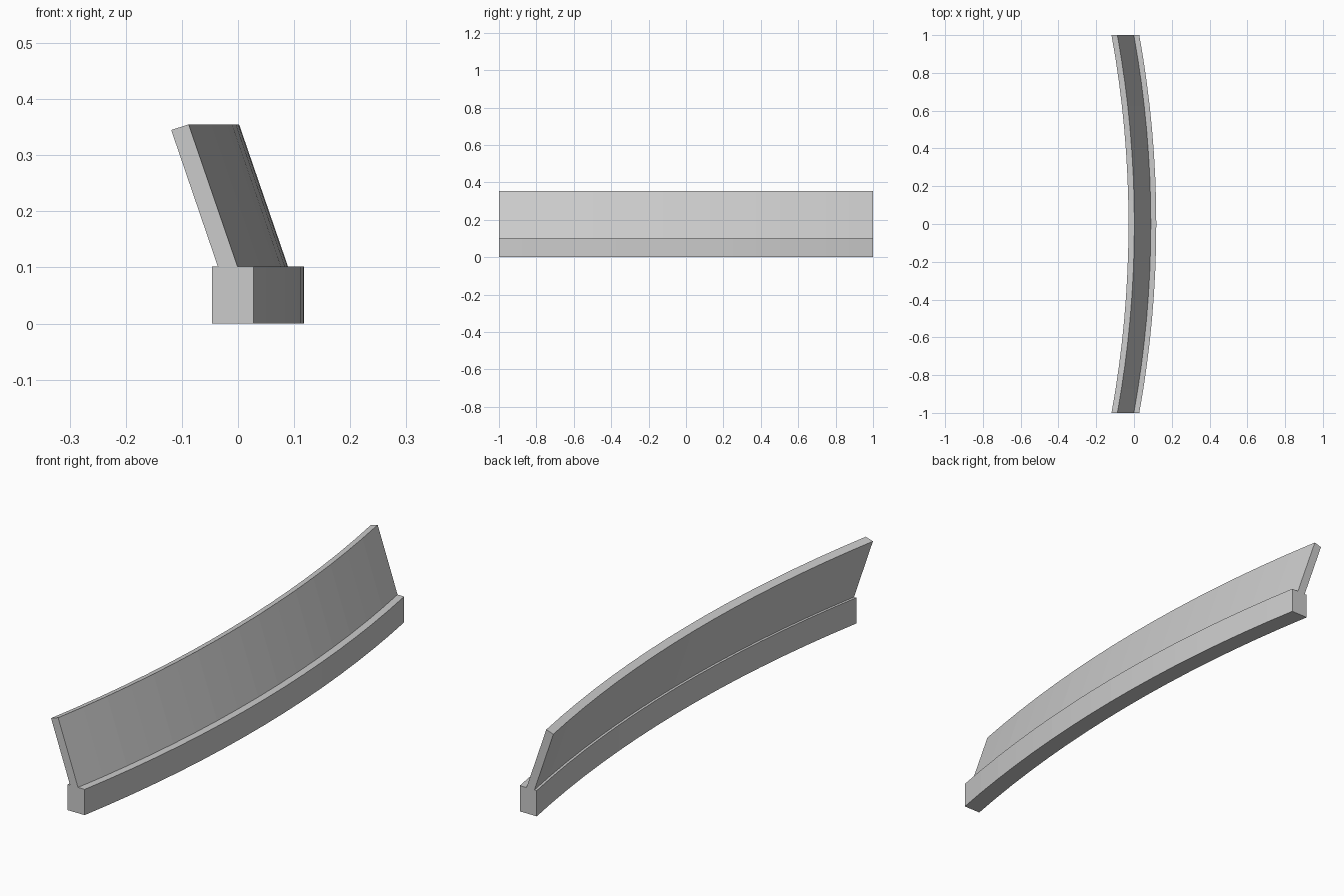
import bpy
import bmesh

cube = bpy.data.objects.get("Cube")
if cube:
    bpy.data.objects.remove(cube, do_unlink=True)

SEGMENTS = 16
SAGITTA = 0.09
RADIUS = (1 + SAGITTA ** 2) / (2 * SAGITTA)

grey = bpy.data.materials.new("plain grey")
grey.use_nodes = True
colour = (0.6, 0.6, 0.6, 1)
grey.diffuse_color = colour
grey.node_tree.nodes["Principled BSDF"].inputs["Base Color"].default_value = colour


def bow(y):
    """Sideways offset of the circular arc, zero at both ends."""
    return (RADIUS ** 2 - y ** 2) ** 0.5 - RADIUS + SAGITTA


def sweep(name, profile):
    """Sweep an x-z profile along the arc and cap both ends."""
    bm = bmesh.new()
    rings = []
    for i in range(SEGMENTS + 1):
        y = -1 + 2 * i / SEGMENTS
        rings.append([bm.verts.new((x + bow(y), y, z)) for x, z in profile])
    for a, b in zip(rings, rings[1:]):
        for k in range(len(profile)):
            n = (k + 1) % len(profile)
            bm.faces.new((a[k], a[n], b[n], b[k]))
    bm.faces.new(rings[0])
    bm.faces.new(rings[-1][::-1])
    bmesh.ops.recalc_face_normals(bm, faces=bm.faces)
    mesh = bpy.data.meshes.new(name)
    bm.to_mesh(mesh)
    bm.free()
    mesh.materials.append(grey)
    obj = bpy.data.objects.new(name, mesh)
    bpy.context.collection.objects.link(obj)
    return obj


# Curved kerb at the bottom
sweep("base_rail", [(-0.046, 0), (0.028, 0), (0.028, 0.102), (-0.046, 0.102)])

# Thin panel leaning towards the hollow side
sweep("leaning_panel", [(-0.036, 0.102), (-0.001, 0.102), (-0.088, 0.355), (-0.119, 0.345)])
